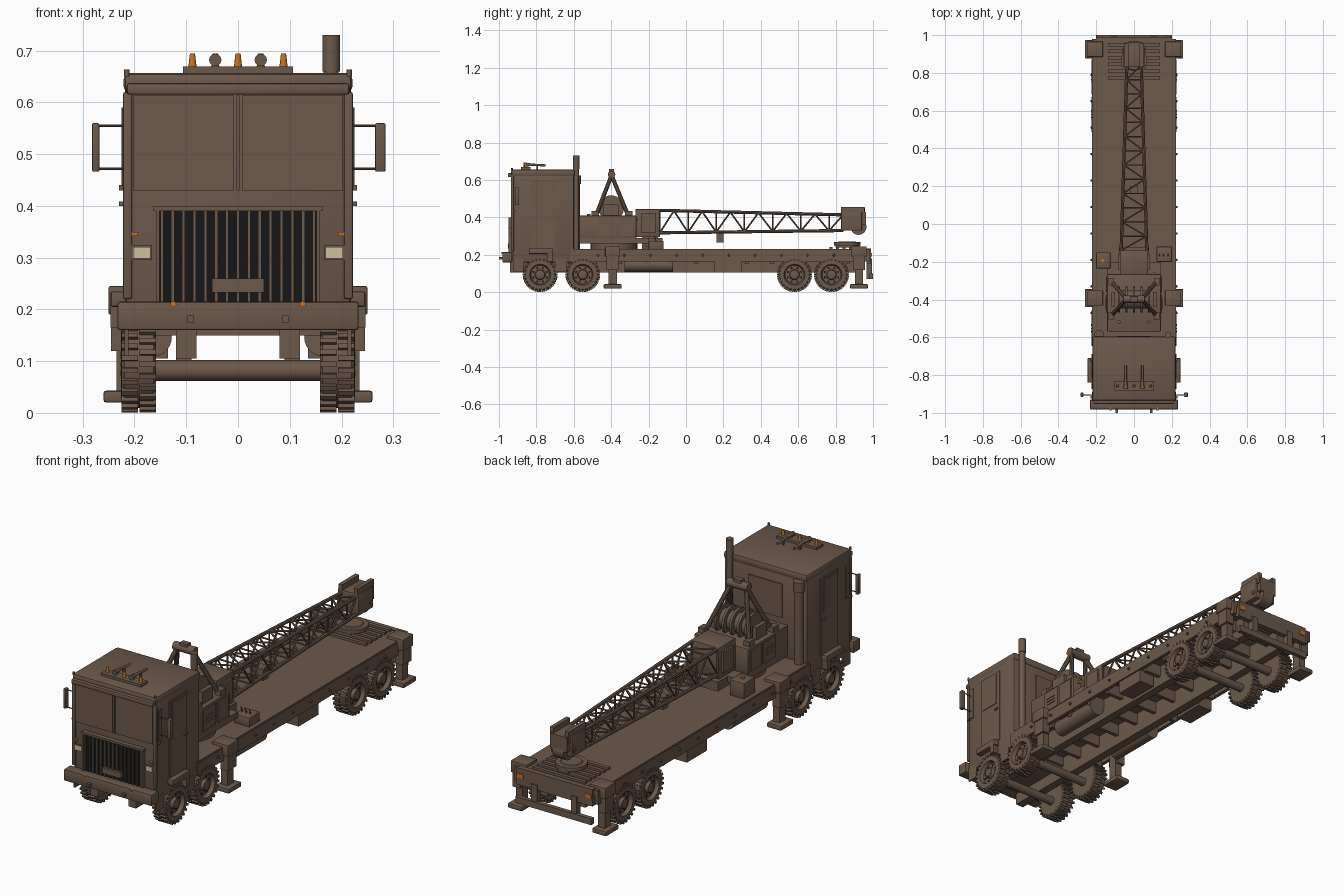
import bpy, bmesh, math
from mathutils import Vector, Matrix

if "Cube" in bpy.data.objects:
    bpy.data.objects.remove(bpy.data.objects["Cube"])


def material(name, col):
    m = bpy.data.materials.new(name)
    m.diffuse_color = (*col, 1)
    m.use_nodes = True
    m.node_tree.nodes["Principled BSDF"].inputs["Base Color"].default_value = m.diffuse_color
    return m


BROWN = material("earth_brown", (0.150, 0.100, 0.070))
BLACK = material("black", (0.008, 0.008, 0.008))
ORANGE = material("amber_lamp", (0.58, 0.17, 0.015))
CREAM = material("cream_lens", (0.58, 0.55, 0.33))


class Part:
    """Collects boxes and rods into one named object."""

    def __init__(self, name, mat=BROWN):
        self.name, self.mat, self.bm = name, mat, bmesh.new()

    def box(self, x0, x1, y0, y1, z0, z1, bevel=0.0, rot=None):
        m = Matrix.Translation(((x0 + x1) / 2, (y0 + y1) / 2, (z0 + z1) / 2))
        if rot:
            m = m @ rot
        m = m @ Matrix.Diagonal((x1 - x0, y1 - y0, z1 - z0, 1))
        vs = bmesh.ops.create_cube(self.bm, size=1, matrix=m)["verts"]
        if bevel:
            es = list({e for v in vs for e in v.link_edges})
            bmesh.ops.bevel(self.bm, geom=es, offset=bevel, segments=2, profile=0.5, affect='EDGES')
        return self

    def rod(self, a, b, r, r2=None, n=12):
        a, b = Vector(a), Vector(b)
        d = b - a
        m = Matrix.Translation((a + b) / 2) @ d.to_track_quat('Z', 'Y').to_matrix().to_4x4()
        bmesh.ops.create_cone(self.bm, cap_ends=True, segments=n, radius1=r,
                              radius2=r if r2 is None else r2, depth=d.length, matrix=m)
        return self

    def lathe_x(self, profile, n=32):
        """Revolve (x, radius) points around the x axis."""
        rings = [[self.bm.verts.new((x, r * math.cos(math.tau * i / n), r * math.sin(math.tau * i / n)))
                  for i in range(n)] for x, r in profile]
        for p, q in zip(rings, rings[1:]):
            for i in range(n):
                j = (i + 1) % n
                self.bm.faces.new((p[i], p[j], q[j], q[i]))
        self.bm.faces.new(rings[0])
        self.bm.faces.new(rings[-1])
        return self

    def done(self, mirror=False):
        bm = self.bm
        if mirror:
            g = bmesh.ops.duplicate(bm, geom=bm.verts[:] + bm.edges[:] + bm.faces[:])["geom"]
            for v in g:
                if isinstance(v, bmesh.types.BMVert):
                    v.co.x *= -1
        bmesh.ops.recalc_face_normals(bm, faces=bm.faces[:])
        me = bpy.data.meshes.new(self.name)
        bm.to_mesh(me)
        bm.free()
        me.materials.append(self.mat)
        ob = bpy.data.objects.new(self.name, me)
        bpy.context.collection.objects.link(ob)
        return ob


# Cab shell, roof, visor and lower side skirts
Part("cab").box(-.218, .218, -.928, -.60, .16, .645, .008).done()
Part("cab_roof").box(-.221, .221, -.935, -.595, .618, .657, .012).box(-.215, .215, -.952, -.92, .615, .637, .005).done()
Part("cab_skirt").box(.212, .219, -.925, -.87, .11, .18).box(.212, .219, -.70, -.64, .11, .18).done(True)
Part("cab_pillar").box(.205, .222, -.936, -.92, .22, .62, .004).rod((.215, -.93, .65), (.215, -.93, .664), .005).done(True)
Part("windscreen").box(.008, .203, -.933, -.925, .43, .613).done(True)
Part("windscreen_divider").box(-.003, .003, -.936, -.925, .43, .613).done()
Part("door").box(.215, .222, -.83, -.70, .235, .60).box(.215, .225, -.815, -.72, .435, .59) \
    .box(.215, .223, -.915, -.89, .435, .59).box(.22, .23, -.73, -.71, .40, .408).box(.215, .23, -.925, -.91, .43, .44).done(True)
Part("rear_cab_panel").box(-.09, .09, -.603, -.594, .42, .58).done()
Part("cab_step").box(.215, .246, -.84, -.71, .205, .235, .004).box(.215, .246, -.74, -.715, .165, .21).done(True)

# Grille
Part("grille_backing", BLACK).box(-.155, .155, -.938, -.925, .215, .39).done()
g = Part("grille_bars")
for i in range(15):
    x = -.147 + .021 * i
    g.box(x - .003, x + .003, -.944, -.93, .215, .39)
g.box(-.163, .163, -.95, -.925, .39, .40).box(-.05, .05, -.952, -.93, .233, .26)
g.box(-.158, -.152, -.948, -.925, .21, .39).box(.152, .158, -.948, -.925, .21, .39).done()

# Lamps
Part("headlight", CREAM).box(.169, .203, -.937, -.925, .298, .321).done(True)
Part("headlight_rim").box(.166, .206, -.933, -.925, .295, .324).done(True)
Part("marker_lamp", ORANGE).box(.193, .206, -.943, -.93, .342, .35).rod((.125, -.987, .21), (.125, -.97, .21), .006).done(True)
roof = Part("roof_lamps", ORANGE)
for i in range(5):
    x = -.088 + .044 * i
    roof.rod((x, -.857, .668), (x, -.857, .694), .008, .005)
roof.done()
Part("roof_lamp_bar").box(-.106, .106, -.882, -.832, .655, .669).done()
Part("horn").rod((.044, -.87, .682), (.044, -.82, .682), .012, .006).rod((.044, -.82, .682), (.044, -.75, .678), .006) \
    .box(.04, .048, -.80, -.79, .655, .68).done(True)

# Bumper and tow hooks
Part("bumper").box(-.233, .233, -.982, -.93, .16, .215, .005).done()
Part("tow_hook").box(.085, .098, -1.0, -.98, .175, .188).done(True)

# Mirrors, exhaust and air intake
for s in (-1, 1):
    w = .014 if s < 0 else .02
    m = Part("mirror")
    for z in (.472, .555):
        m.rod((s * .215, -.905, z), (s * .275, -.905, z), .0025, n=8)
    m.box(s * .275 - w / 2, s * .275 + w / 2, -.915, -.893, .466, .56, .003).done()
Part("exhaust_stack").rod((.18, -.587, .2), (.18, -.587, .68), .0145, n=20).rod((.18, -.587, .66), (.18, -.587, .73), .017, n=20).done()
Part("air_intake").rod((-.185, -.587, .2), (-.185, -.587, .6), .02, n=20).rod((-.185, -.587, .58), (-.185, -.587, .625), .026, n=20).done()

# Deck and chassis
Part("deck").box(-.22, .22, -.62, .98, .205, .232).done()
Part("deck_side").box(.205, .222, -.62, .98, .165, .225).done(True)
Part("frame_rail").box(.08, .12, -.94, .93, .105, .206).done(True)
c = Part("cross_beams")
for i in range(12):
    y = -.63 + i * .135
    c.box(-.205, .205, y, y + .018, .15, .206)
c.done()
r = Part("side_rivets")
for i in range(11):
    y = -.47 + i * .14
    r.rod((.22, y, .198), (.23, y, .198), .007, .005, n=8)
r.done(True)
Part("fuel_tank").rod((.165, -.33, .146), (.165, -.07, .146), .037, n=28).done(True)
Part("tool_box").box(.135, .215, .15, .30, .105, .17).done(True)

# Wheels: twin ribbed tyre with offset lugs, dished rim and bolts
def wheel(y, s):
    p = Part("wheel")
    p.lathe_x([(.158, .045), (.158, .078), (.163, .085), (.219, .085), (.225, .078), (.226, .056),
               (.221, .054), (.208, .05), (.208, .028), (.222, .024), (.226, .014)])
    for k in range(48):
        rot = Matrix.Rotation(math.tau * k / 48, 4, 'X')
        x = (.174, .209)[k % 2]
        n = len(p.bm.verts)
        vs = bmesh.ops.create_cube(p.bm, size=1, matrix=rot @ Matrix.Translation((x, 0, .085)) @ Matrix.Diagonal((.032, .010, .016, 1)))
    for k in range(8):
        a = math.tau * k / 8
        v = Vector((.206, .020 * math.cos(a), .020 * math.sin(a)))
        p.rod(v, v + Vector((.021, 0, 0)), .003, n=6)
    h = Part("rim_holes", BLACK)
    for k in range(8):
        a = math.tau * (k + .5) / 8
        v = Vector((.207, .039 * math.cos(a), .039 * math.sin(a)))
        h.rod(v, v + Vector((.003, 0, 0)), .0055, n=10)
    for q in (p, h):
        bmesh.ops.transform(q.bm, matrix=Matrix.Translation((0, y, .094)) @ Matrix.Diagonal((s, 1, 1, 1)), verts=q.bm.verts[:])
        q.done()


for y in (-.78, -.552, .58, .778):
    wheel(y, 1)
    wheel(y, -1)
    Part("axle").rod((-.165, y, .082), (.165, y, .082), .02, n=16).done()

# Outriggers
for y in (-.392, .925):
    Part("outrigger").box(.165, .25, y - .04, y + .04, .19, .245, .003).box(.20, .235, y - .022, y + .022, .04, .20) \
        .box(.205, .245, y - .032, y + .032, .12, .2).box(.185, .26, y - .048, y + .048, .02, .043, .005).done(True)

# Rear end
Part("rear_panel").box(-.20, .20, .965, .99, .155, .235).done()
Part("rear_bumper").box(-.2, .2, .98, 1.0, .07, .10).done()
Part("bumper_hanger").box(.09, .12, .965, .995, .07, .18).done(True)
Part("tail_lamp", ORANGE).box(.165, .195, .985, .994, .19, .21).done(True)

# Rear deck slats and spare ring
sl = Part("deck_slats")
for i in range(6):
    y = .775 + i * .035
    sl.box(-.138, .138, y - .009, y + .009, .23, .243)
sl.box(-.03, .03, .80, .93, .24, .252).done()
Part("spare_ring").rod((0, .862, .25), (0, .862, .268), .07, n=32).rod((0, .862, .262), (0, .862, .272), .055, .045, n=32).done()

# Crane turret
Part("turntable").rod((0, -.385, .23), (0, -.385, .275), .125, n=32).done()
Part("turret_base").box(-.14, .14, -.57, -.20, .262, .29).box(-.08, .08, -.22, -.125, .245, .29).done()
Part("turret_body").box(-.142, .142, -.57, -.265, .288, .41, .004).done()
t = Part("turret_panels").box(.14, .147, -.47, -.375, .30, .40).box(.14, .147, -.36, -.28, .30, .40)
for z in (.33, .345, .36):
    t.box(.14, .15, -.45, -.395, z, z + .005)
t.rod((.08, -.52, .40), (.08, -.52, .418), .01).done(True)
Part("boom_foot").box(-.075, .075, -.27, -.14, .295, .445, .004).box(-.085, .085, -.24, -.16, .32, .42).done()
Part("valve_box").box(-.2, -.125, -.235, -.15, .23, .305, .003).done()
v = Part("lever_box").box(.12, .2, -.20, -.12, .23, .275, .003)
for i in range(3):
    v.rod((.135 + .022 * i, -.16, .27), (.135 + .022 * i, -.17, .30), .003, n=6)
v.done()
Part("beacon", ORANGE).box(.10, .115, -.268, -.258, .38, .395).box(-.172, -.158, -.2, -.186, .305, .312).done()

# Winch drum and A-frame
d = Part("winch_drum").rod((-.085, -.40, .45), (.085, -.40, .45), .048, n=28)
for i in range(5):
    x = -.08 + .04 * i
    d.rod((x - .006, -.40, .45), (x + .006, -.40, .45), .068, n=28)
d.done()
a = Part("a_frame")
for y in (-.485, -.305):
    a.rod((.12, y, .40), (.04, -.398, .625), .011, n=10).box(.105, .135, y - .02, y + .02, .405, .435)
a.box(.1, .12, -.44, -.36, .405, .47).done(True)
Part("a_frame_head").rod((-.055, -.398, .63), (.055, -.398, .63), .02, n=20).box(-.02, .02, -.412, -.384, .63, .658).done()

# Lattice boom
Y0, Y1, BAYS = -.14, .84, 13


def corner(i, sx, top):
    f = i / BAYS
    z = .438 - .024 * f if top else .318 + .012 * f
    return Vector((sx * (.068 - .030 * f), Y0 + (Y1 - Y0) * f, z))


b = Part("lattice_boom")
for sx in (-1, 1):
    for top in (0, 1):
        b.rod(corner(0, sx, top), corner(BAYS, sx, top), .0085, n=8)
for i in range(BAYS):
    k = i % 2
    for sx in (-1, 1):
        b.rod(corner(i, sx, k), corner(i + 1, sx, 1 - k), .0045, n=6)
        if k == 0:
            b.rod(corner(i, sx, 0), corner(i, sx, 1), .004, n=6)
    for top in (0, 1):
        s = 1 if k else -1
        b.rod(corner(i, s, top), corner(i + 1, -s, top), .0045, n=6)
        b.rod(corner(i + 1, -1, top), corner(i + 1, 1, top), .0045, n=6)
b.done()
Part("boom_rest").box(-.02, .02, .162, .2, .265, .325).done()

# Boom head with sheave
Part("boom_head").box(-.056, .056, .83, .94, .33, .43, .003).box(-.05, -.03, .83, .955, .40, .456).box(.03, .05, .83, .955, .40, .456).done()
Part("head_sheave").rod((-.03, .922, .35), (.03, .922, .35), .043, n=28).rod((-.06, .922, .36), (.06, .922, .36), .01).done()
Part("head_post").rod((.04, .95, .40), (.04, .95, .445), .006).box(-.045, .045, .93, .962, .36, .43).done()
Part("head_lamp", ORANGE).rod((.04, .95, .445), (.04, .95, .453), .006).done()

# Smooth rounded parts, keep hard edges
for o in bpy.data.objects:
    o.select_set(True)
bpy.context.view_layer.objects.active = bpy.data.objects["cab"]
bpy.ops.object.shade_smooth_by_angle(angle=math.radians(35))
